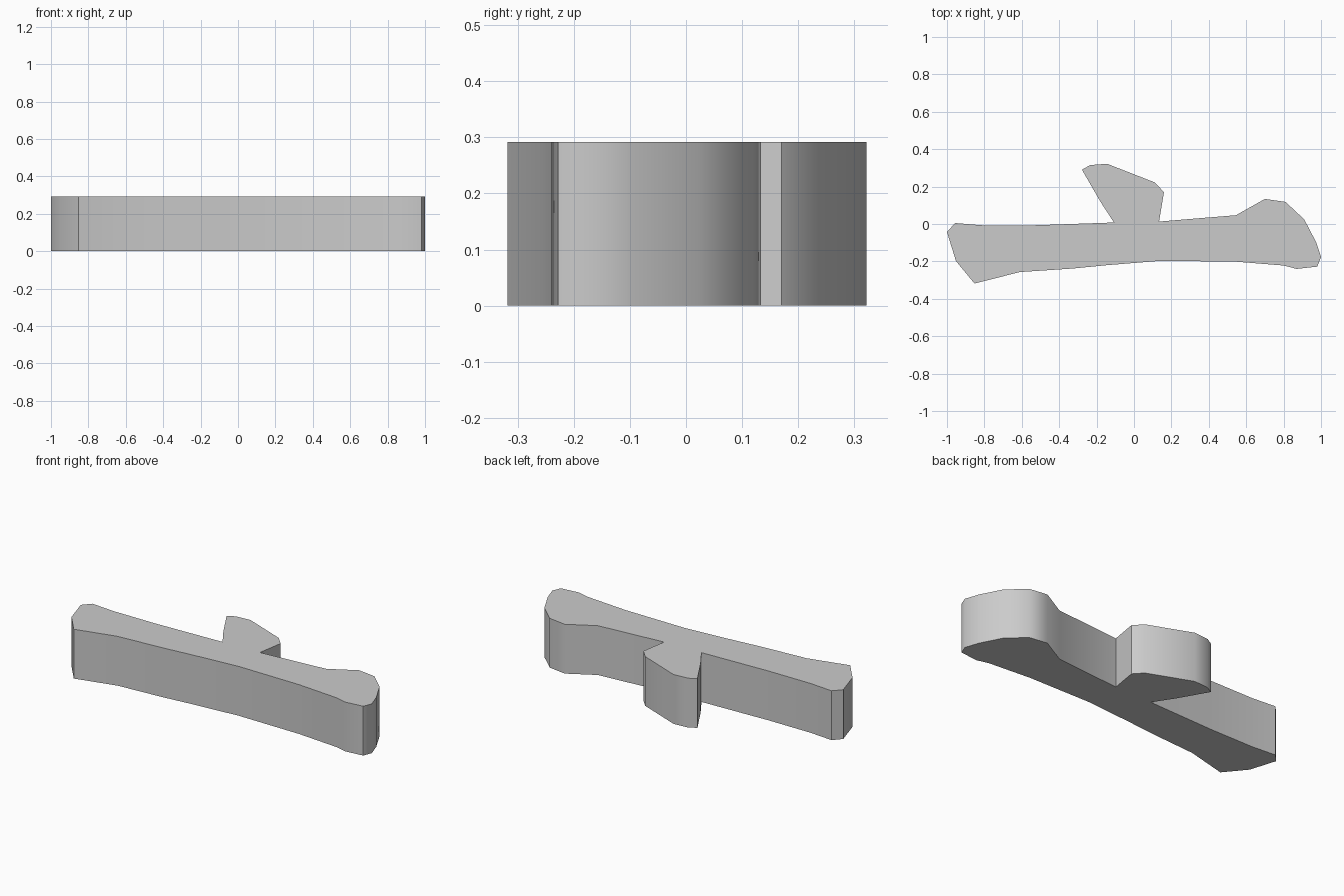
import bpy, bmesh, math

if "Cube" in bpy.data.objects:
    bpy.data.objects.remove(bpy.data.objects["Cube"])

HEIGHT = 0.292

# Plan outline of the bar with its angled stub, clockwise seen from above
outline = [
    # left end and upper edge up to the stub
    (-1.0, -0.043), (-0.957, 0.005), (-0.81, -0.007), (-0.535, -0.007), (-0.107, 0.008),
    # angled stub
    (-0.18, 0.12), (-0.278, 0.29), (-0.235, 0.315), (-0.144, 0.322),
    (0.112, 0.222), (0.16, 0.17), (0.134, 0.013),
    # upper edge to the rounded right end
    (0.545, 0.047), (0.70, 0.134), (0.81, 0.118), (0.91, 0.025),
    (0.973, -0.096), (1.0, -0.177), (0.98, -0.228),
    # lower edge back to the left end
    (0.87, -0.24), (0.80, -0.222), (0.54, -0.201), (0.14, -0.197),
    (-0.155, -0.221), (-0.326, -0.238), (-0.61, -0.257), (-0.853, -0.318), (-0.952, -0.198),
]


def extrude_profile(name, points, height):
    bm = bmesh.new()
    face = bm.faces.new([bm.verts.new((x, y, 0)) for x, y in points])
    top = bmesh.ops.extrude_face_region(bm, geom=[face], use_keep_orig=True)["geom"]
    for v in top:
        if isinstance(v, bmesh.types.BMVert):
            v.co.z = height
    bmesh.ops.recalc_face_normals(bm, faces=bm.faces[:])
    mesh = bpy.data.meshes.new(name)
    bm.to_mesh(mesh)
    bm.free()
    obj = bpy.data.objects.new(name, mesh)
    bpy.context.collection.objects.link(obj)
    return obj


# Solid bar, side walls softly shaded with crisp rims
bar = extrude_profile("branched_bar", outline, HEIGHT)
bpy.context.view_layer.objects.active = bar
bar.select_set(True)
bpy.ops.object.shade_smooth_by_angle(angle=math.radians(50))
